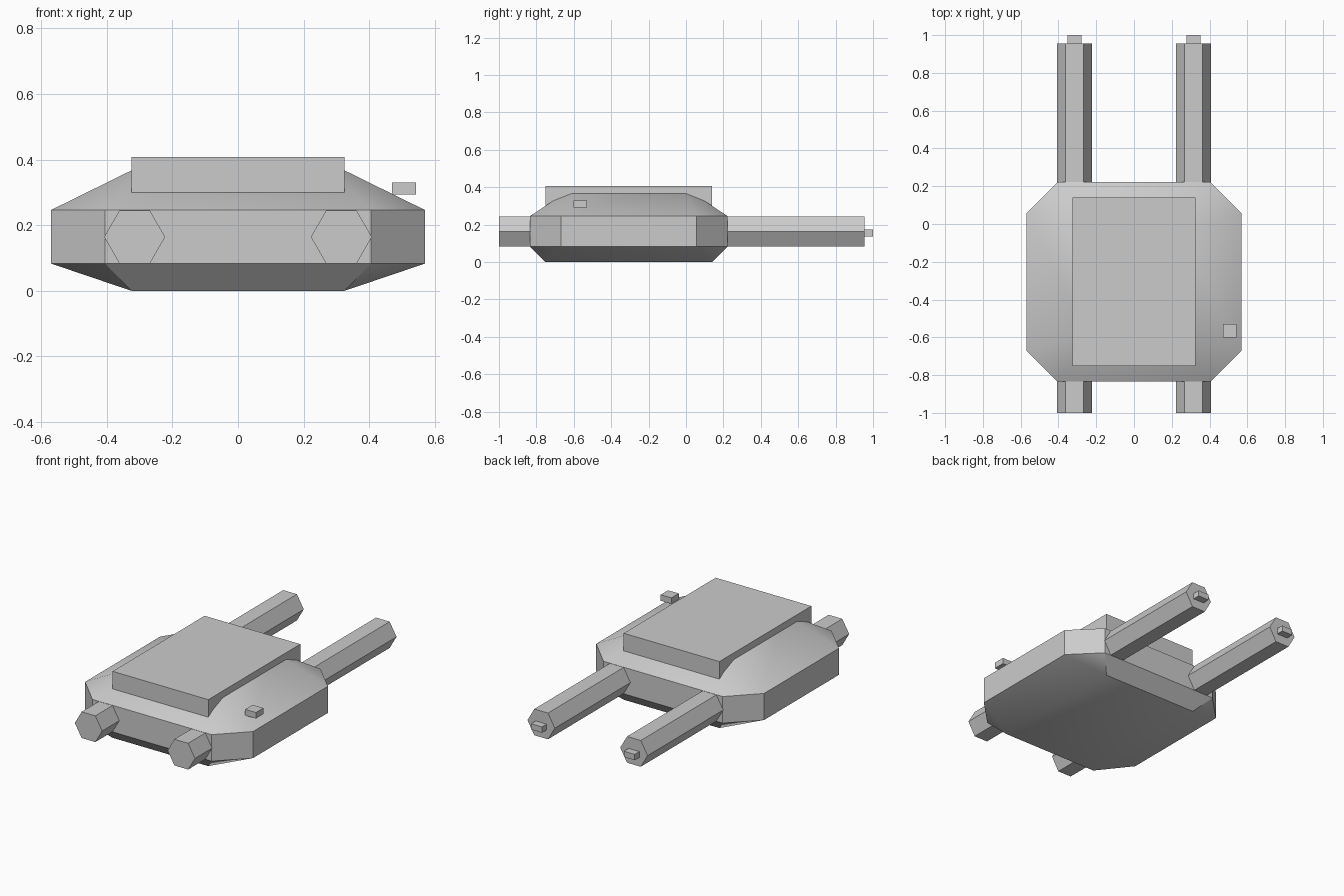
import bpy, bmesh, math

if "Cube" in bpy.data.objects:
    bpy.data.objects.remove(bpy.data.objects["Cube"])

grey = bpy.data.materials.new("light_grey")
grey.diffuse_color = (0.6, 0.6, 0.6, 1)
grey.use_nodes = True
grey.node_tree.nodes["Principled BSDF"].inputs["Base Color"].default_value = grey.diffuse_color


def add_object(name, bm):
    bmesh.ops.recalc_face_normals(bm, faces=bm.faces[:])
    mesh = bpy.data.meshes.new(name)
    bm.to_mesh(mesh)
    bm.free()
    mesh.materials.append(grey)
    obj = bpy.data.objects.new(name, mesh)
    bpy.context.collection.objects.link(obj)
    return obj


def box(name, x0, x1, y0, y1, z0, z1):
    bm = bmesh.new()
    bmesh.ops.create_cube(bm, size=1)
    for v in bm.verts:
        v.co.x = x1 if v.co.x > 0 else x0
        v.co.y = y1 if v.co.y > 0 else y0
        v.co.z = z1 if v.co.z > 0 else z0
    return add_object(name, bm)


# Hull: chamfered octagonal wall, tapering to a rectangle above and below
MID_Y = -0.306


def ring(bm, points, z):
    return [bm.verts.new((x, MID_Y + y, z)) for x, y in points]


def octagon(hx, hy, c):
    return [(hx, -hy + c), (hx, hy - c), (hx - c, hy), (-hx + c, hy),
            (-hx, hy - c), (-hx, -hy + c), (-hx + c, -hy), (hx - c, -hy)]


def rectangle(hx, hy):
    return [(hx, hy), (-hx, hy), (-hx, -hy), (hx, -hy)]


def taper(bm, octo, rect):
    # each rectangle corner meets one chamfer of the octagon
    for i in range(4):
        a, b, c = (octo[(2 * i + k) % 8] for k in (1, 2, 3))
        bm.faces.new((a, b, rect[i]))
        bm.faces.new((b, c, rect[(i + 1) % 4], rect[i]))
    bm.faces.new(rect)


bm = bmesh.new()
outline = octagon(0.57, 0.528, 0.165)
low, high = ring(bm, outline, 0.083), ring(bm, outline, 0.246)
for i in range(8):
    j = (i + 1) % 8
    bm.faces.new((low[i], low[j], high[j], high[i]))
taper(bm, high, ring(bm, rectangle(0.247, 0.287), 0.405))
taper(bm, low, ring(bm, rectangle(0.325, 0.446), 0.0))
hull = add_object("hull", bm)
bpy.ops.object.select_all(action='DESELECT')
hull.select_set(True)
bpy.context.view_layer.objects.active = hull
bpy.ops.object.shade_smooth_by_angle(angle=math.radians(30))

# Roof slab and the small sensor on the right slope
box("roof_slab", -0.325, 0.325, -0.752, 0.14, 0.30, 0.408)
box("side_sensor", 0.47, 0.543, -0.602, -0.53, 0.293, 0.33)

# Twin hexagonal barrels running through the hull, with muzzle tips
for side, label in ((-1, "left"), (1, "right")):
    cx = side * 0.315
    bm = bmesh.new()
    ends = [[bm.verts.new((cx + 0.093 * math.cos(k * math.pi / 3), y,
                           0.164 + 0.093 * math.sin(k * math.pi / 3)))
             for k in range(6)] for y in (-1.0, 0.955)]
    for end in ends:
        bm.faces.new(end)
    for k in range(6):
        n = (k + 1) % 6
        bm.faces.new((ends[0][k], ends[0][n], ends[1][n], ends[1][k]))
    add_object(label + "_barrel", bm)
    box(label + "_muzzle_tip", cx - 0.037, cx + 0.037, 0.95, 1.0, 0.138, 0.174)
